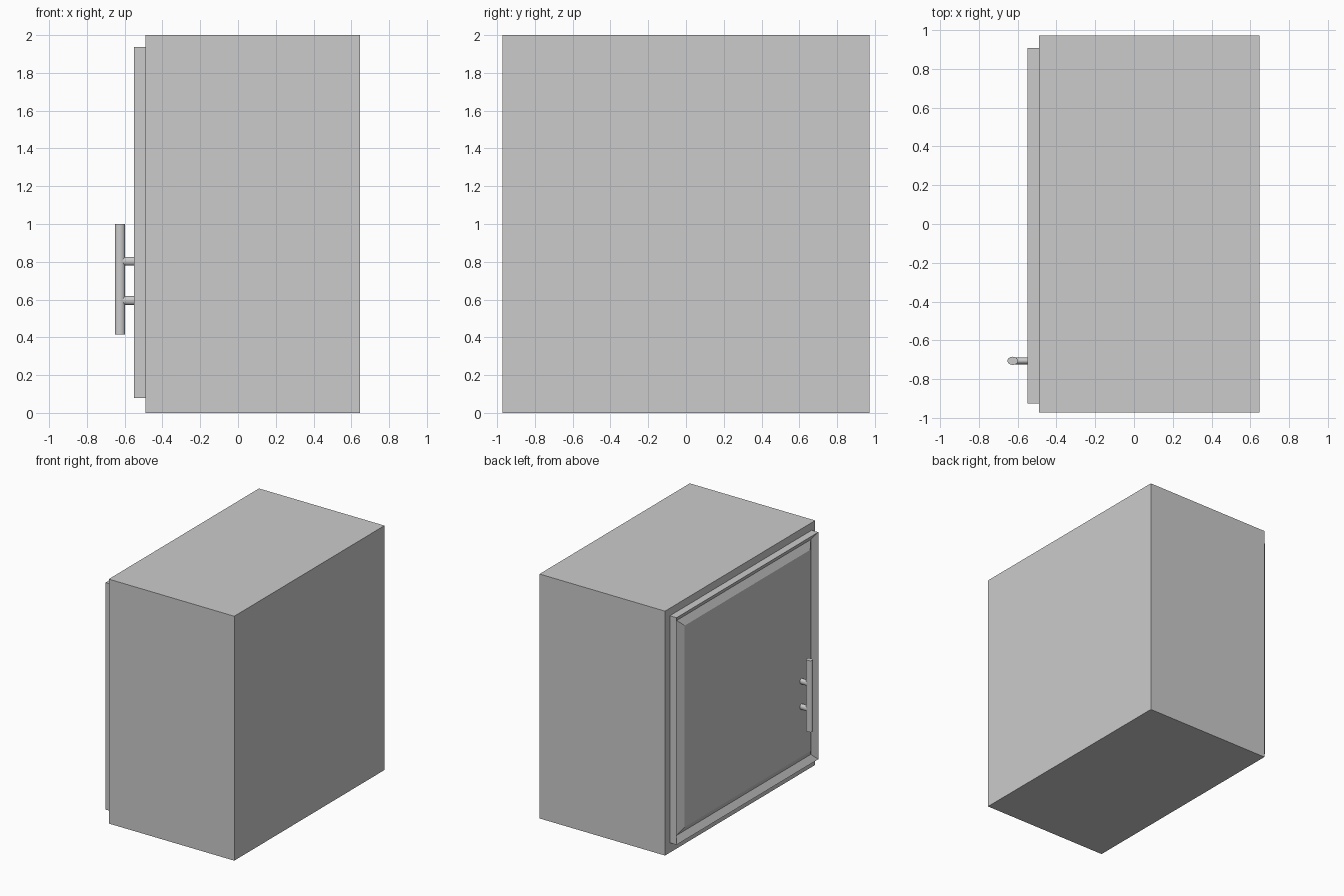
import bpy, bmesh
from math import radians
from mathutils import Matrix

if "Cube" in bpy.data.objects:
    bpy.data.objects.remove(bpy.data.objects["Cube"])


def finish(name, bm):
    bmesh.ops.recalc_face_normals(bm, faces=bm.faces)
    mesh = bpy.data.meshes.new(name)
    bm.to_mesh(mesh)
    bm.free()
    ob = bpy.data.objects.new(name, mesh)
    bpy.context.collection.objects.link(ob)
    return ob


def rod(name, centre, radii, length, rotation=Matrix()):
    """Oval rod along its local z axis, smooth sides and sharp caps."""
    bm = bmesh.new()
    bmesh.ops.create_cone(bm, cap_ends=True, segments=32, radius1=1, radius2=1, depth=1)
    scale = Matrix.Diagonal((radii[0], radii[1], length, 1))
    bm.transform(Matrix.Translation(centre) @ rotation @ scale)
    ob = finish(name, bm)
    bpy.ops.object.select_all(action='DESELECT')
    ob.select_set(True)
    bpy.context.view_layer.objects.active = ob
    bpy.ops.object.shade_smooth_by_angle(angle=radians(40))
    return ob


# Cabinet body
bm = bmesh.new()
bmesh.ops.create_cube(bm, size=1)
bm.transform(Matrix.Translation((0.078, 0, 1)) @ Matrix.Diagonal((1.136, 1.942, 2, 1)))
finish("cabinet_body", bm)

# Door: nested rectangles make the outer edge, V groove and raised panel
Y0, Y1, Z0, Z1 = -0.925, 0.908, 0.08, 1.938
profile = [(0, -0.49), (0, -0.55), (0.05, -0.517), (0.105, -0.55)]  # inset, x
bm = bmesh.new()
rings = []
for m, x in profile:
    corners = [(Y0 + m, Z0 + m), (Y1 - m, Z0 + m), (Y1 - m, Z1 - m), (Y0 + m, Z1 - m)]
    rings.append([bm.verts.new((x, y, z)) for y, z in corners])
for a, b in zip(rings, rings[1:]):
    for i in range(4):
        j = (i + 1) % 4
        bm.faces.new((a[i], a[j], b[j], b[i]))
bm.faces.new(rings[0])
bm.faces.new(rings[-1])
finish("door", bm)

# Handle bar and its two posts
HY = -0.705
rod("handle_bar", (-0.625, HY, 0.708), (0.027, 0.021), 0.585)
for i, z in enumerate((0.595, 0.803)):
    rod(f"handle_post_{i + 1}", (-0.583, HY, z), (0.023, 0.018), 0.07,
        Matrix.Rotation(radians(90), 4, 'Y'))
